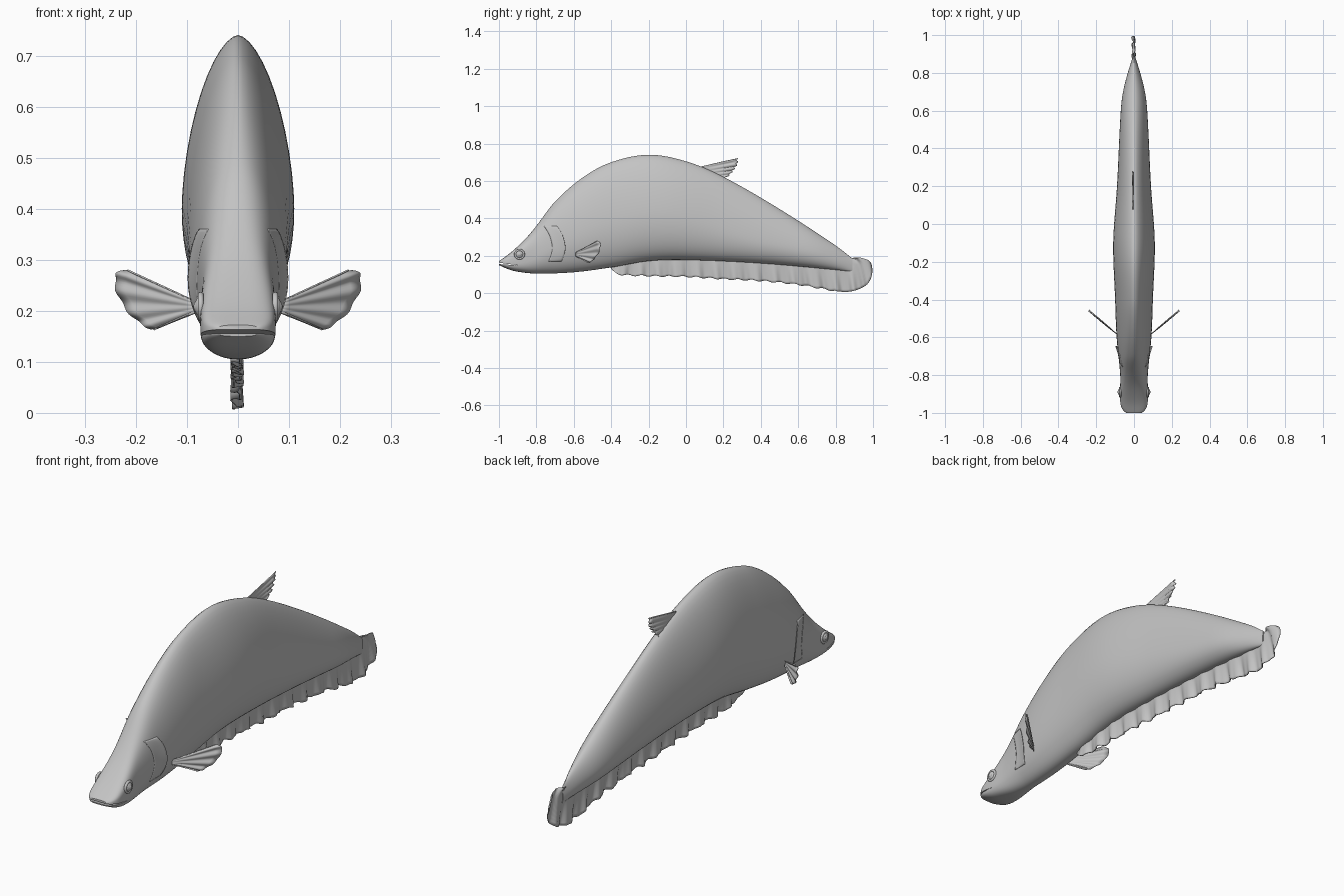
import bpy, bmesh, math
from mathutils import Vector

if "Cube" in bpy.data.objects:
    bpy.data.objects.remove(bpy.data.objects["Cube"])

grey = bpy.data.materials.new("plain grey")
grey.use_nodes = True
grey.diffuse_color = (0.55, 0.55, 0.55, 1)
grey.node_tree.nodes["Principled BSDF"].inputs["Base Color"].default_value = (0.55, 0.55, 0.55, 1)


def finish(name, verts, faces):
    """Make a mesh object with the shared material."""
    mesh = bpy.data.meshes.new(name)
    mesh.from_pydata(verts, [], faces)
    bm = bmesh.new()
    bm.from_mesh(mesh)
    bmesh.ops.recalc_face_normals(bm, faces=bm.faces)
    bm.to_mesh(mesh)
    bm.free()
    mesh.materials.append(grey)
    obj = bpy.data.objects.new(name, mesh)
    bpy.context.collection.objects.link(obj)
    return obj


def smooth(obj, degrees=40):
    bpy.ops.object.select_all(action='DESELECT')
    obj.select_set(True)
    bpy.context.view_layer.objects.active = obj
    bpy.ops.object.shade_smooth_by_angle(angle=math.radians(degrees))


def spline(points, t):
    """Smooth curve through evenly counted points, t from 0 to 1."""
    s = min(max(t, 0), 1) * (len(points) - 1)
    i = min(int(s), len(points) - 2)
    f = s - i
    a, b, c, d = (Vector(points[min(max(k, 0), len(points) - 1)]) for k in range(i - 1, i + 3))
    return b + (c - a) * f / 2 + (a * 2 - b * 5 + c * 4 - d) * f * f / 2 + (b * 3 - a - c * 3 + d) * f ** 3 / 2


def profile(table, y):
    """Height of a (position, value) table at y, with smooth slopes."""
    n = len(table) - 1
    y = min(max(y, table[0][0]), table[n][0])
    i = max(k for k in range(n) if table[k][0] <= y)

    def slope(k):
        lo, hi = table[max(k - 1, 0)], table[min(k + 1, n)]
        return (hi[1] - lo[1]) / (hi[0] - lo[0])
    (y0, v0), (y1, v1) = table[i], table[i + 1]
    w = y1 - y0
    f = (y - y0) / w
    return (v0 * (1 + 2 * f) * (1 - f) ** 2 + slope(i) * w * f * (1 - f) ** 2
            + v1 * f * f * (3 - 2 * f) + slope(i + 1) * w * f * f * (f - 1))


# Body outline tables
top = [(-1, .172), (-.95, .207), (-.9, .25), (-.85, .3), (-.8, .36), (-.7, .49), (-.55, .62),
       (-.4, .7), (-.2, .74), (0, .705), (.2, .622), (.5, .45), (.8, .255), (.89, .185)]
bottom = [(-1, .15), (-.95, .128), (-.9, .115), (-.8, .105), (-.6, .112), (-.4, .138),
          (-.2, .172), (0, .178), (.4, .16), (.8, .125), (.89, .115)]
width = [(-1, .04), (-.99, .055), (-.96, .07), (-.9, .074), (-.8, .073), (-.6, .092), (-.4, .1),
         (-.1, .11), (.2, .09), (.6, .07), (.7, .058), (.8, .033), (.89, .005)]
power = [(-1, 3.5), (-.9, 3.3), (-.75, 2.2), (-.5, 1.75), (.89, 1.75)]
widest = [(-1, .5), (-.8, .4), (-.1, .4), (.4, .33), (.89, .45)]


def section(y):
    lo, hi = profile(bottom, y), profile(top, y)
    mid = lo + (hi - lo) * profile(widest, y)
    return lo, mid, hi, profile(width, y), profile(power, y)


def half_width(y, z):
    """Body surface x at a given y and z."""
    lo, mid, hi, w, p = section(y)
    if z < mid:
        p = max(p, 2.1)
    r = min(abs(z - mid) / ((hi - mid) if z > mid else (mid - lo)), 1)
    return w * (1 - r ** p) ** (1 / p)


# Body: rings swept from snout to tail
rings, sides = 110, 48
verts, faces = [], []
for i in range(rings):
    y = -1 + 1.89 * (i / (rings - 1)) ** 1.25
    lo, mid, hi, w, p = section(y)
    for j in range(sides):
        a = 2 * math.pi * j / sides
        c, s = math.cos(a), math.sin(a)
        q = 2 / (p if s > 0 else max(p, 2.1))
        reach = hi - mid if s > 0 else mid - lo
        verts.append((math.copysign(abs(c) ** q, c) * w, y,
                      mid + math.copysign(abs(s) ** q, s) * reach))
for i in range(rings - 1):
    for j in range(sides):
        k = (j + 1) % sides
        faces.append((i * sides + j, i * sides + k, (i + 1) * sides + k, (i + 1) * sides + j))
faces += [tuple(range(sides)), tuple(range((rings - 1) * sides, rings * sides))]
body = finish("body", verts, faces)

# Mouth: wedge cut into the snout
wedge = [(-1.02, .157), (-1.02, .166), (-.89, .148)]
cutter = finish("mouth_cutter", [(x, y, z) for x in (-.12, .12) for y, z in wedge],
                [(0, 1, 2), (3, 4, 5), (0, 1, 4, 3), (1, 2, 5, 4), (2, 0, 3, 5)])
cutter.hide_render = True
cut = body.modifiers.new("mouth", 'BOOLEAN')
cut.object = cutter
cut.operation = 'DIFFERENCE'
smooth(body)
bpy.ops.object.modifier_apply(modifier=cut.name)
bpy.data.objects.remove(cutter)


def sheet(name, point, nu, nv, thick):
    """Thin surface from point(u, v)."""
    verts = [point(i / nu, j / nv) for i in range(nu + 1) for j in range(nv + 1)]
    m = nv + 1
    faces = [(i * m + j, i * m + j + 1, (i + 1) * m + j + 1, (i + 1) * m + j)
             for i in range(nu) for j in range(nv)]
    obj = finish(name, verts, faces)
    solid = obj.modifiers.new("thickness", 'SOLIDIFY')
    solid.thickness = thick
    solid.offset = 0
    smooth(obj, 50)
    return obj


# Long rippled belly fin that wraps round the tail tip
fin_outer = [(-.41, .14), (-.36, .102), (-.2, .092), (0, .088), (.2, .076), (.4, .066), (.6, .046),
             (.75, .02), (.85, .007), (.92, .02), (.97, .05), (.994, .1), (.985, .165),
             (.93, .19), (.87, .185)]
fin_inner = [(-.41, .15), (-.36, .16), (-.2, .19), (0, .195), (.2, .19), (.4, .18), (.6, .17),
             (.75, .15), (.85, .14), (.87, .14), (.875, .145), (.88, .15), (.88, .155),
             (.87, .16), (.86, .165)]


def belly_fin_point(u, v):
    p = spline(fin_inner, u).lerp(spline(fin_outer, u), v)
    phase = 62 * (p.x + .4 * p.y)
    x = .009 * v ** .7 * math.sin(phase + 2 * v) + .003 * math.sin(2.3 * phase + 5 * v) * v
    return (x - .002, p.x, p.y + .004 * v * math.sin(phase * 1.4) * (p.x < .8))


sheet("belly_fin", belly_fin_point, 260, 10, .004)

# Back fin with a ragged trailing edge
back_tips = [(.272, .72), (.272, .692), (.255, .665), (.235, .638), (.205, .612)]
back_root = [(.07, .675), (.1, .66), (.13, .645), (.16, .63), (.19, .612)]


def back_fin_point(u, v):
    p = spline(back_root, u).lerp(spline(back_tips, u), v)
    fringe = .006 * v ** 4 * math.cos(u * 38)
    return (-.005 + .003 * v * math.sin(u * 30), p.x + fringe, p.y)


sheet("back_fin", back_fin_point, 36, 8, .005)

# Paired parts: side fins, gill covers, eyes
side_tips = [(.217, .28), (.238, .272), (.237, .238), (.215, .198), (.185, .172), (.165, .163), (.148, .172)]
gill_edge = [(-.69, .36), (-.66, .31), (-.645, .25), (-.65, .21), (-.665, .17)]

for side, label in ((1, "left"), (-1, "right")):

    def side_fin_point(u, v):
        root = Vector((.082, .218 - .022 * u))
        p = root.lerp(spline(side_tips, u), v)
        ripple = .004 * v * math.sin(u * 34)
        return (side * (p.x - ripple * .6), -.588 + (p.x - .085) * .84 + ripple * .7, p.y)

    sheet(label + "_side_fin", side_fin_point, 42, 8, .003)

    def gill_point(u, v):
        edge = spline(gill_edge, u)
        y = edge.x - .07 * (1 - v)
        lift = .011 * v * v * math.sin(math.pi * u) ** .6
        return (side * (half_width(y, edge.y) + lift - .001), y, edge.y)

    sheet(label + "_gill_cover", gill_point, 20, 8, .002)

    # Eye: flattened ball, raised rim and pupil, facing sideways
    eye_x = half_width(-.89, .208)
    for part, radius, depth, out in (("eyeball", .02, .012, 0), ("pupil", .01, .005, .009)):
        bpy.ops.mesh.primitive_uv_sphere_add(segments=24, ring_count=12, radius=1,
                                             location=(side * (eye_x + out), -.89, .208))
        eye = bpy.context.object
        eye.name = label + "_" + part
        eye.scale = (depth, radius, radius)
        eye.data.materials.append(grey)
        smooth(eye)
    bpy.ops.mesh.primitive_torus_add(major_radius=.023, minor_radius=.006, major_segments=28,
                                     minor_segments=10, location=(side * eye_x, -.89, .208),
                                     rotation=(0, math.pi / 2, 0))
    rim = bpy.context.object
    rim.name = label + "_eye_rim"
    rim.data.materials.append(grey)
    smooth(rim)
